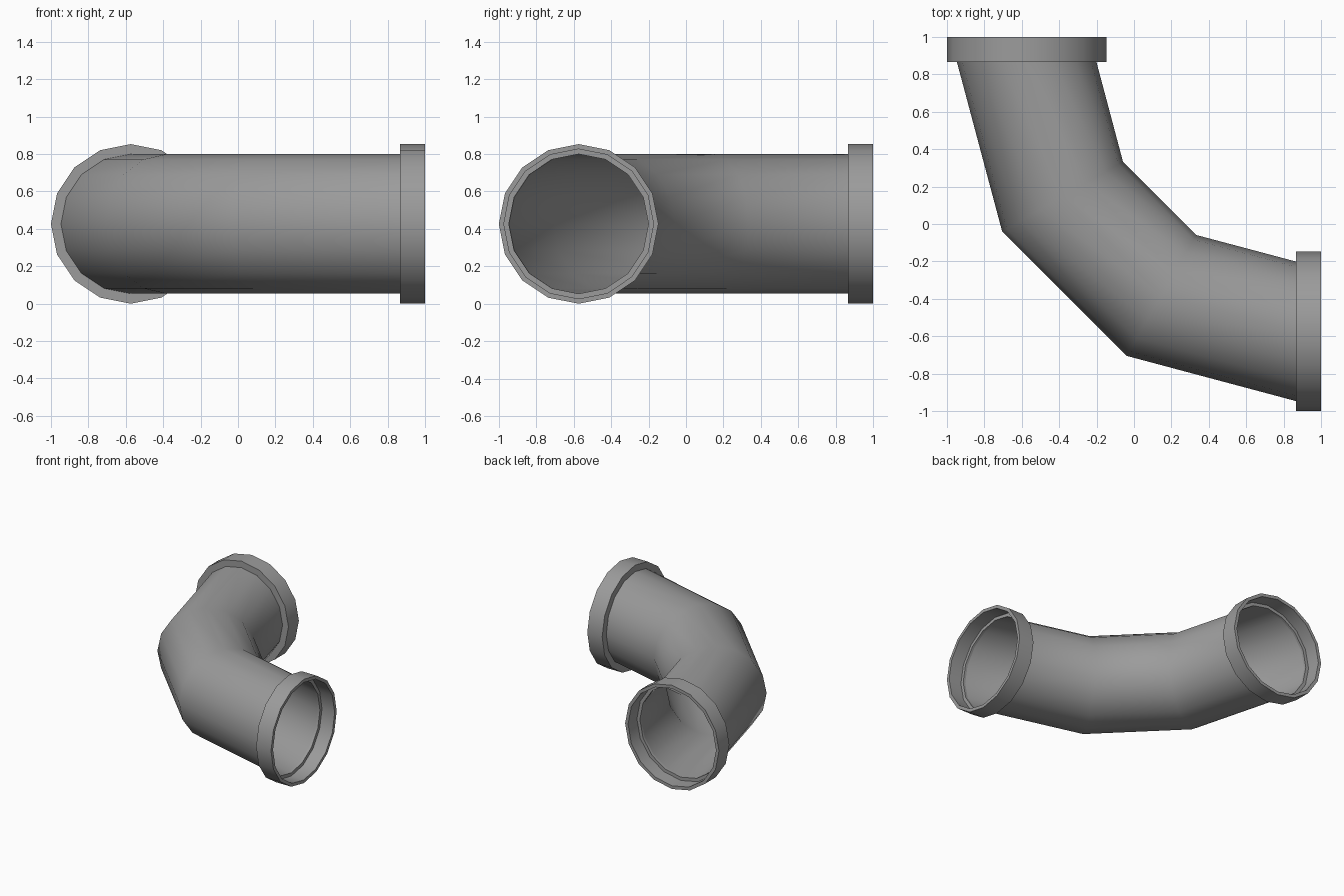
import bpy
import bmesh
from math import sin, cos, pi, radians
from mathutils import Vector

if "Cube" in bpy.data.objects:
    bpy.data.objects.remove(bpy.data.objects["Cube"])

SIDES = 16
COLLAR_R, SOCKET_R, TUBE_R = 0.4265, 0.4, 0.373
OFFSET = COLLAR_R - 1          # centre line of both openings
BACK, FLOOR = 0.865, 0.885     # collar back face and socket floor

grey = bpy.data.materials.new("grey_metal")
grey.use_nodes = True
grey.diffuse_color = (0.33, 0.33, 0.33, 1)
grey.node_tree.nodes["Principled BSDF"].inputs["Base Color"].default_value = grey.diffuse_color


def add_ring(bm, x, y, angle, radius):
    """Upright circle of vertices, turned about z by angle."""
    across = Vector((cos(angle), sin(angle), 0))
    centre = Vector((x, y, COLLAR_R))
    return [bm.verts.new(centre + across * radius * sin(2 * pi * i / SIDES)
                         + Vector((0, 0, radius * cos(2 * pi * i / SIDES))))
            for i in range(SIDES)]


def build(name, rings, closed=False):
    """Skin a row of rings; closed joins the last ring to the first."""
    bm = bmesh.new()
    loops = [add_ring(bm, *ring) for ring in rings]
    pairs = list(zip(loops, loops[1:]))
    if closed:
        pairs.append((loops[-1], loops[0]))
    for a, b in pairs:
        for i in range(SIDES):
            j = (i + 1) % SIDES
            bm.faces.new((a[i], a[j], b[j], b[i]))
    bmesh.ops.recalc_face_normals(bm, faces=bm.faces)
    mesh = bpy.data.meshes.new(name)
    bm.to_mesh(mesh)
    bm.free()
    mesh.materials.append(grey)
    obj = bpy.data.objects.new(name, mesh)
    bpy.context.collection.objects.link(obj)
    bpy.ops.object.select_all(action='DESELECT')
    obj.select_set(True)
    bpy.context.view_layer.objects.active = obj
    bpy.ops.object.shade_smooth_by_angle(angle=radians(40))
    return obj


# Thin-walled bent tube in three straight runs
build("bent_tube", [(OFFSET, BACK, 0, TUBE_R),
                    (-0.382, 0.147, radians(30), TUBE_R),
                    (0.147, -0.382, radians(60), TUBE_R),
                    (BACK, OFFSET, radians(90), TUBE_R)])

# Stepped socket collars on both ends
profile = [(BACK, TUBE_R), (BACK, COLLAR_R), (1, COLLAR_R),
           (1, SOCKET_R), (FLOOR, SOCKET_R), (FLOOR, TUBE_R)]
build("back_collar", [(OFFSET, d, 0, r) for d, r in profile], closed=True)
build("left_collar", [(d, OFFSET, radians(90), r) for d, r in profile], closed=True)
